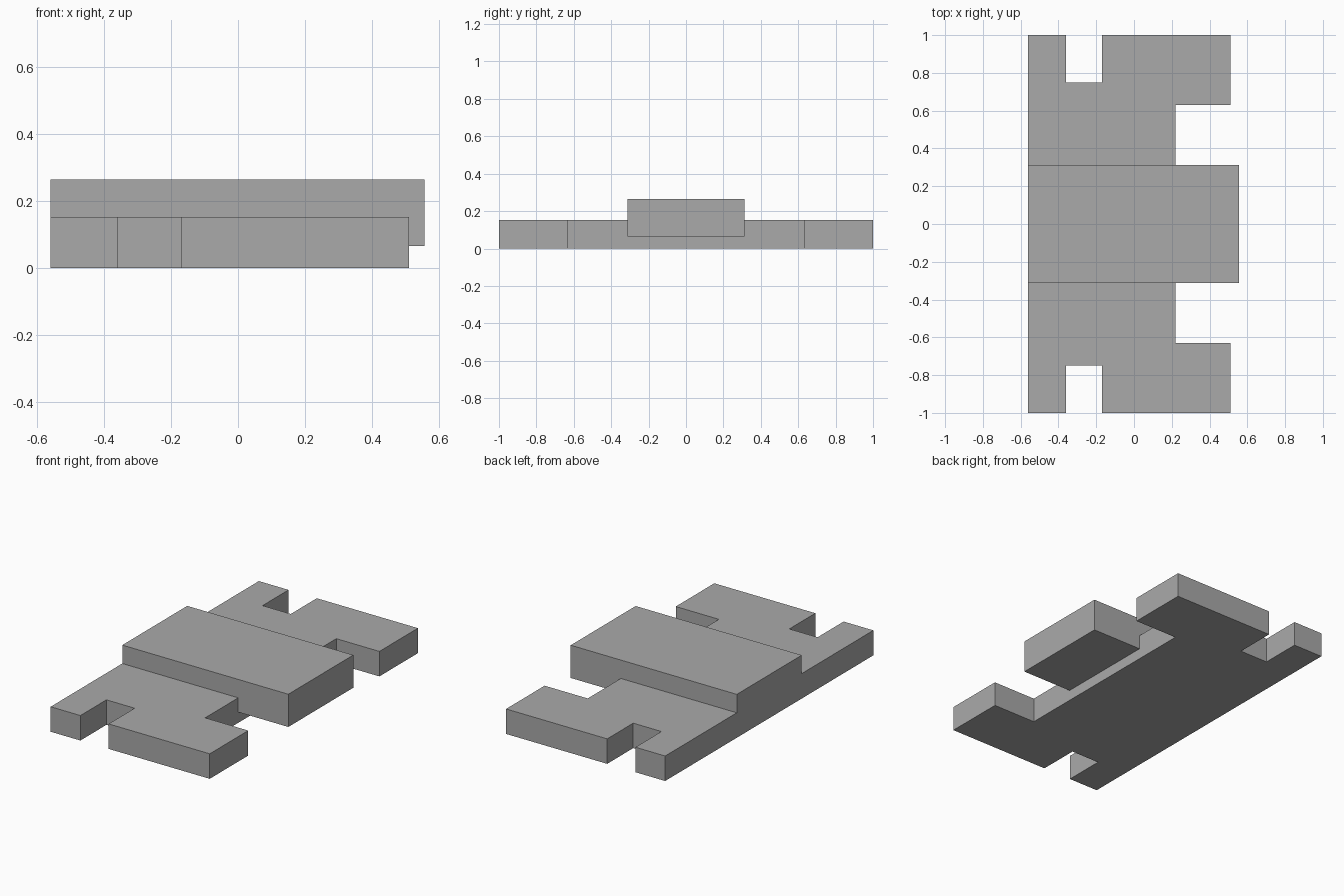
import bpy
import bmesh

cube = bpy.data.objects.get("Cube")
if cube:
    bpy.data.objects.remove(cube, do_unlink=True)

# Single grey finish
grey = bpy.data.materials.new("plain_grey")
grey.use_nodes = True
colour = (0.40, 0.40, 0.40, 1)
grey.diffuse_color = colour
grey.node_tree.nodes["Principled BSDF"].inputs["Base Color"].default_value = colour


def prism(name, outline, bottom, top):
    """Extrude a flat xy outline between two heights."""
    bm = bmesh.new()
    face = bm.faces.new([bm.verts.new((x, y, bottom)) for x, y in outline])
    result = bmesh.ops.extrude_face_region(bm, geom=[face])
    raised = [v for v in result["geom"] if isinstance(v, bmesh.types.BMVert)]
    bmesh.ops.translate(bm, verts=raised, vec=(0, 0, top - bottom))
    bmesh.ops.recalc_face_normals(bm, faces=bm.faces)
    mesh = bpy.data.meshes.new(name)
    bm.to_mesh(mesh)
    bm.free()
    mesh.materials.append(grey)
    obj = bpy.data.objects.new(name, mesh)
    bpy.context.collection.objects.link(obj)
    return obj


# Notched base plate: one half of the outline, mirrored front to back
back = -0.56
half = [(0.22, 0.63), (0.51, 0.63), (0.51, 1), (-0.17, 1),
        (-0.17, 0.75), (-0.36, 0.75), (-0.36, 1), (back, 1)]
outline = half + [(x, -y) for x, y in reversed(half)]
plate = prism("notched_plate", outline, 0, 0.152)

# Raised centre slab that overhangs the plate on one side
w = 0.312
slab = prism("centre_slab", [(back, -w), (0.557, -w), (0.557, w), (back, w)], 0.065, 0.264)

# Fuse the slab into the plate
union = plate.modifiers.new("fuse_slab", "BOOLEAN")
union.operation = "UNION"
union.solver = "EXACT"
union.object = slab
bpy.context.view_layer.objects.active = plate
bpy.ops.object.modifier_apply(modifier=union.name)
bpy.data.objects.remove(slab, do_unlink=True)
